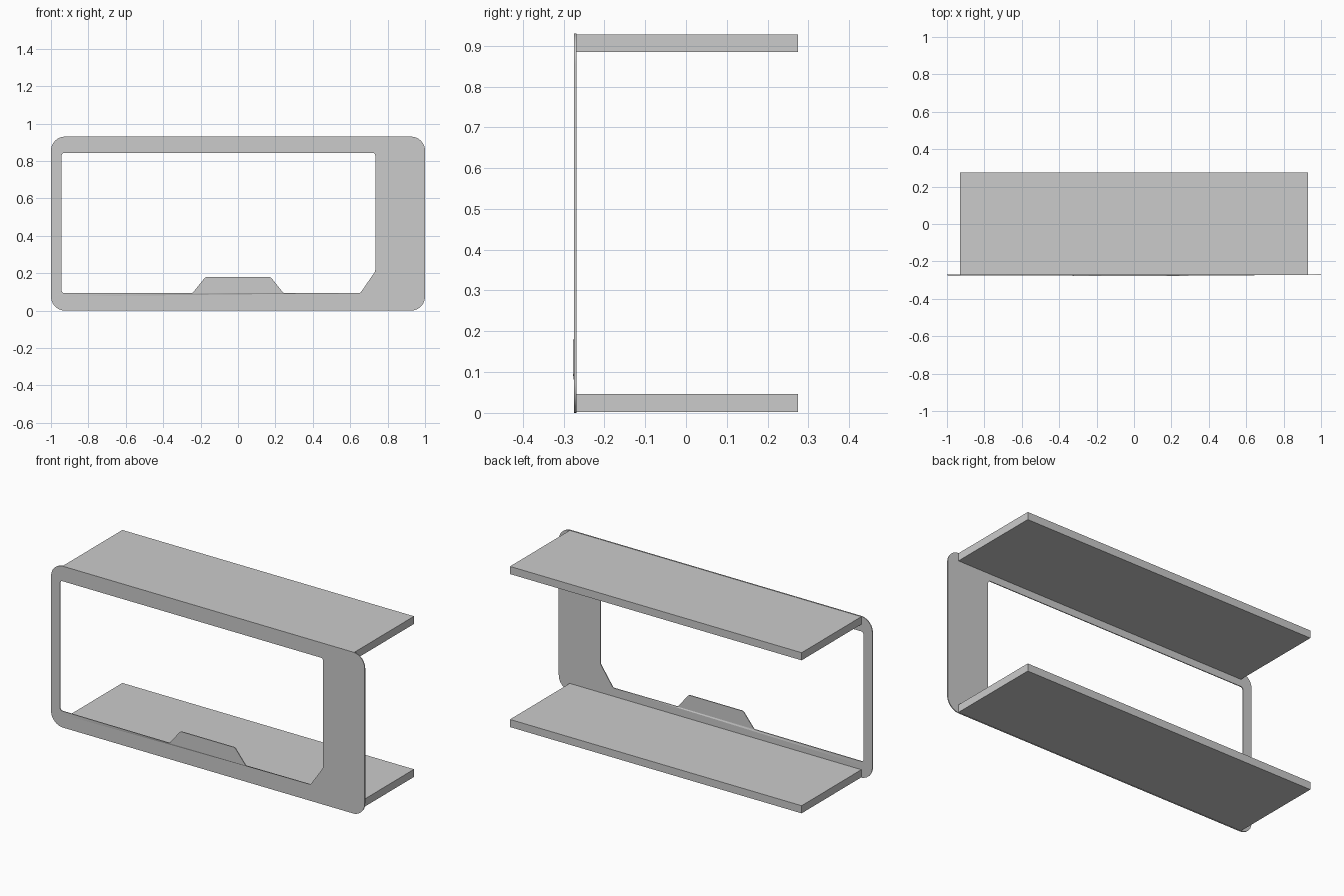
import bpy, bmesh, math
from mathutils import Vector, Matrix

if "Cube" in bpy.data.objects:
    bpy.data.objects.remove(bpy.data.objects["Cube"])


def rounded(corners, steps=6):
    """Outline from (x, z, radius) corners, each replaced by an arc-like curve."""
    pts = []
    n = len(corners)
    for i, (x, z, r) in enumerate(corners):
        p = Vector((x, z))
        a = (Vector(corners[i - 1][:2]) - p).normalized()
        b = (Vector(corners[(i + 1) % n][:2]) - p).normalized()
        half = a.angle(b) / 2
        t = r / math.tan(half)
        centre = p + (a + b).normalized() * (r / math.sin(half))
        s, e = p + a * t - centre, p + b * t - centre
        for k in range(steps + 1):
            d = s.lerp(e, k / steps).normalized() * r
            pts.append(centre + d)
    return pts


def plate(name, loops, y_front, y_back):
    """Flat plate with holes, standing upright in the XZ plane."""
    cu = bpy.data.curves.new(name + "_outline", 'CURVE')
    cu.dimensions = '2D'
    cu.fill_mode = 'BOTH'
    cu.extrude = (y_back - y_front) / 2
    for pts in loops:
        sp = cu.splines.new('POLY')
        sp.points.add(len(pts) - 1)
        for q, p in zip(sp.points, pts):
            q.co = (p.x, p.y, 0, 1)
        sp.use_cyclic_u = True
    tmp = bpy.data.objects.new(name + "_tmp", cu)
    bpy.context.collection.objects.link(tmp)
    dg = bpy.context.evaluated_depsgraph_get()
    me = bpy.data.meshes.new_from_object(tmp.evaluated_get(dg))
    bpy.data.objects.remove(tmp)
    me.transform(Matrix.Translation((0, (y_front + y_back) / 2, 0))
                 @ Matrix.Rotation(math.pi / 2, 4, 'X'))
    bm = bmesh.new()
    bm.from_mesh(me)
    bmesh.ops.remove_doubles(bm, verts=bm.verts, dist=1e-5)
    bmesh.ops.recalc_face_normals(bm, faces=bm.faces)
    bm.to_mesh(me)
    bm.free()
    me.name = name
    ob = bpy.data.objects.new(name, me)
    bpy.context.collection.objects.link(ob)
    return ob


def box(name, lo, hi):
    lo, hi = Vector(lo), Vector(hi)
    bpy.ops.mesh.primitive_cube_add(size=1, location=(lo + hi) / 2)
    ob = bpy.context.object
    ob.name = name
    ob.scale = hi - lo
    return ob


# Front frame: rounded outline, opening with centre tab and wide right post
R = 0.075
outer = rounded([(-1, 0, R), (1, 0, R), (1, 0.93, R), (-1, 0.93, R)], 8)
opening = rounded([
    (-0.943, 0.094, 0.014), (-0.243, 0.094, 0.015), (-0.174, 0.18, 0.02),
    (0.174, 0.18, 0.02), (0.243, 0.094, 0.015), (0.654, 0.094, 0.015),
    (0.734, 0.21, 0.03), (0.734, 0.843, 0.014), (-0.943, 0.843, 0.014)], 4)
frame = plate("front_frame", [outer, opening], -0.274, -0.269)

# The tab leans very slightly forward
for v in frame.data.vertices:
    if abs(v.co.x) < 0.26 and 0.08 < v.co.z < 0.2:
        v.co.y -= 0.003

# Top and bottom shelf panels
for name, z in (("bottom_panel", 0.002), ("top_panel", 0.884)):
    box(name, (-0.93, -0.269, z), (0.93, 0.275, z + 0.044))

# Smooth the rounded corners, keep edges crisp
bpy.ops.object.select_all(action='DESELECT')
frame.select_set(True)
bpy.context.view_layer.objects.active = frame
bpy.ops.object.shade_smooth_by_angle(angle=math.radians(30))
